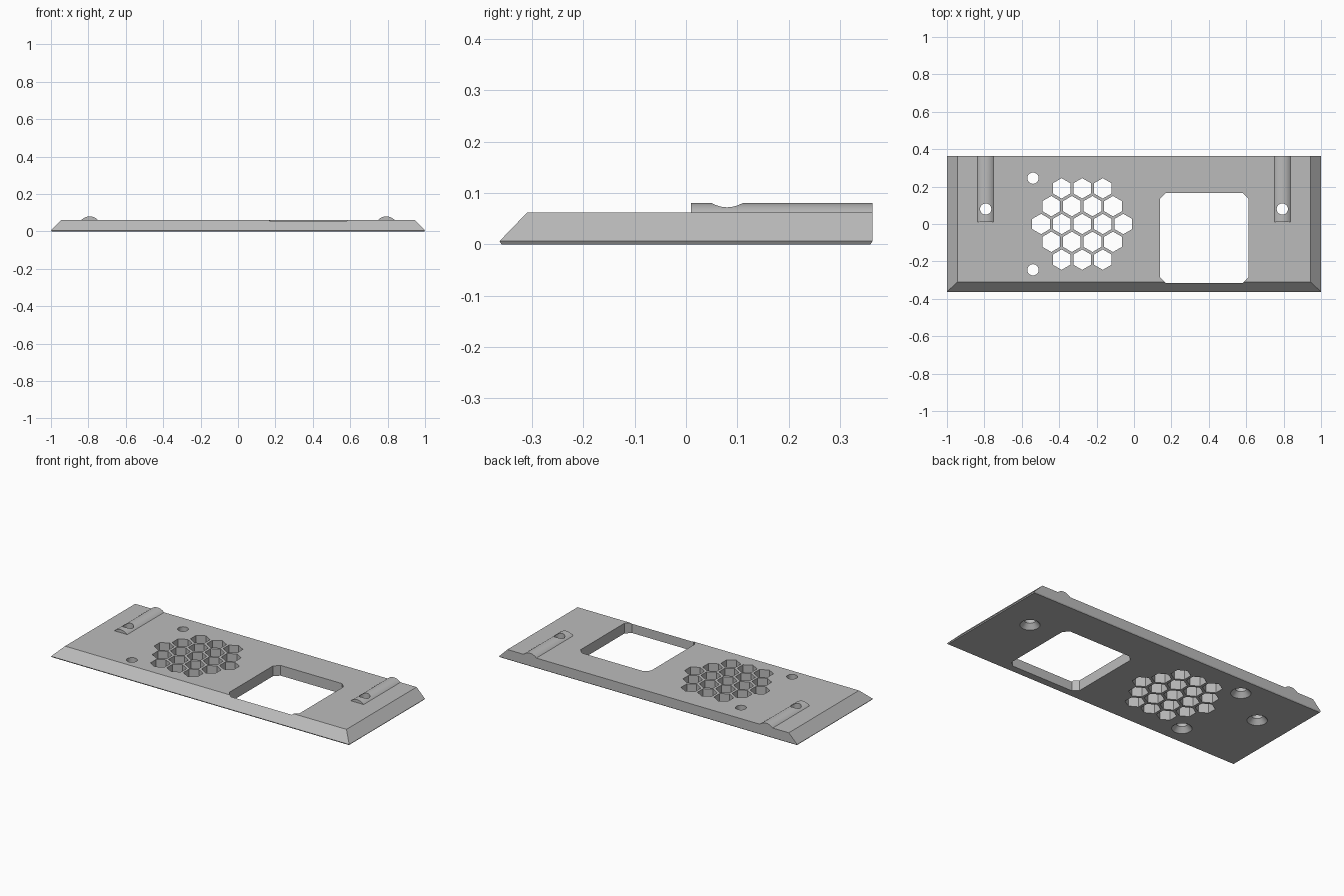
import bpy, bmesh, math

WIDTH, DEPTH, TOP = 1.0, 0.363, 0.062
RIDGE_X = 0.793

cube = bpy.data.objects.get("Cube")
if cube:
    bpy.data.objects.remove(cube, do_unlink=True)

grey = bpy.data.materials.new("plain grey")
grey.use_nodes = True
colour = (0.5, 0.5, 0.5, 1)
grey.diffuse_color = colour
grey.node_tree.nodes["Principled BSDF"].inputs["Base Color"].default_value = colour


def loft(bm, rings):
    """Closed solid through matching rings of points."""
    loops = [[bm.verts.new(p) for p in ring] for ring in rings]
    n = len(loops[0])
    for low, high in zip(loops, loops[1:]):
        for i in range(n):
            j = (i + 1) % n
            bm.faces.new((low[i], low[j], high[j], high[i]))
    bm.faces.new(loops[0][::-1])
    bm.faces.new(loops[-1])


def make_object(name, bm):
    bmesh.ops.recalc_face_normals(bm, faces=bm.faces[:])
    mesh = bpy.data.meshes.new(name)
    bm.to_mesh(mesh)
    bm.free()
    mesh.materials.append(grey)
    obj = bpy.data.objects.new(name, mesh)
    bpy.context.scene.collection.objects.link(obj)
    return obj


def rect(x, front, back, z):
    return [(-x, front, z), (x, front, z), (x, back, z), (-x, back, z)]


def circle(cx, cy, r, z, n, turn=0):
    return [(cx + r * math.cos(math.tau * i / n + turn),
             cy + r * math.sin(math.tau * i / n + turn), z) for i in range(n)]


def boolean(target, other, operation):
    mod = target.modifiers.new(operation.lower(), 'BOOLEAN')
    mod.operation, mod.object, mod.solver = operation, other, 'EXACT'
    bpy.context.view_layer.objects.active = target
    bpy.ops.object.modifier_apply(modifier=mod.name)
    bpy.data.objects.remove(other, do_unlink=True)


# Plate: thin undercut lip, sloping front and sides, upright back
bm = bmesh.new()
loft(bm, [rect(WIDTH - 0.004, -DEPTH + 0.004, DEPTH - 0.004, 0),
          rect(WIDTH, -DEPTH, DEPTH, 0.006),
          rect(WIDTH - 0.056, -DEPTH + 0.054, DEPTH, TOP)])
plate = make_object("cover_plate", bm)

# Rounded ridges running to the back edge
bm = bmesh.new()
radius, centre_z, half = 0.0603, 0.0197, math.radians(50)
for side in (-1, 1):
    arc = []
    for i in range(25):
        a = half - 2 * half * i / 24
        arc.append((side * RIDGE_X + radius * math.sin(a),
                    centre_z + radius * math.cos(a)))
    loft(bm, [[(x, y, z) for x, z in arc] for y in (0.01, DEPTH)])
boolean(plate, make_object("ridges", bm), 'UNION')

# Honeycomb vent
bm = bmesh.new()
pitch = 0.11
for row in range(-2, 3):
    count = 5 - abs(row)
    for i in range(count):
        x = -0.277 + (i - (count - 1) / 2) * pitch
        y = row * pitch * math.sqrt(3) / 2
        loft(bm, [circle(x, y, 0.0545, z, 6, math.pi / 6) for z in (-0.1, 0.2)])

# Window with clipped corners
x0, x1, y0, y1, c = 0.14, 0.613, -0.315, 0.165, 0.03
outline = [(x0 + c, y0), (x1 - c, y0), (x1, y0 + c), (x1, y1 - c),
           (x1 - c, y1), (x0 + c, y1), (x0, y1 - c), (x0, y0 + c)]
loft(bm, [[(x, y, z) for x, y in outline] for z in (-0.1, 0.2)])

# Screw holes, countersunk from below
for x, y in ((-RIDGE_X, 0.08), (RIDGE_X, 0.08), (-0.54, 0.245), (-0.54, -0.245)):
    loft(bm, [circle(x, y, r, z, 32) for r, z in
              ((0.055, -0.1), (0.055, 0), (0.03, 0.028), (0.03, 0.2))])
boolean(plate, make_object("openings", bm), 'DIFFERENCE')

# Smooth rounded parts, keep edges crisp
bpy.ops.object.select_all(action='DESELECT')
plate.select_set(True)
bpy.context.view_layer.objects.active = plate
bpy.ops.object.shade_smooth_by_angle(angle=math.radians(25))
